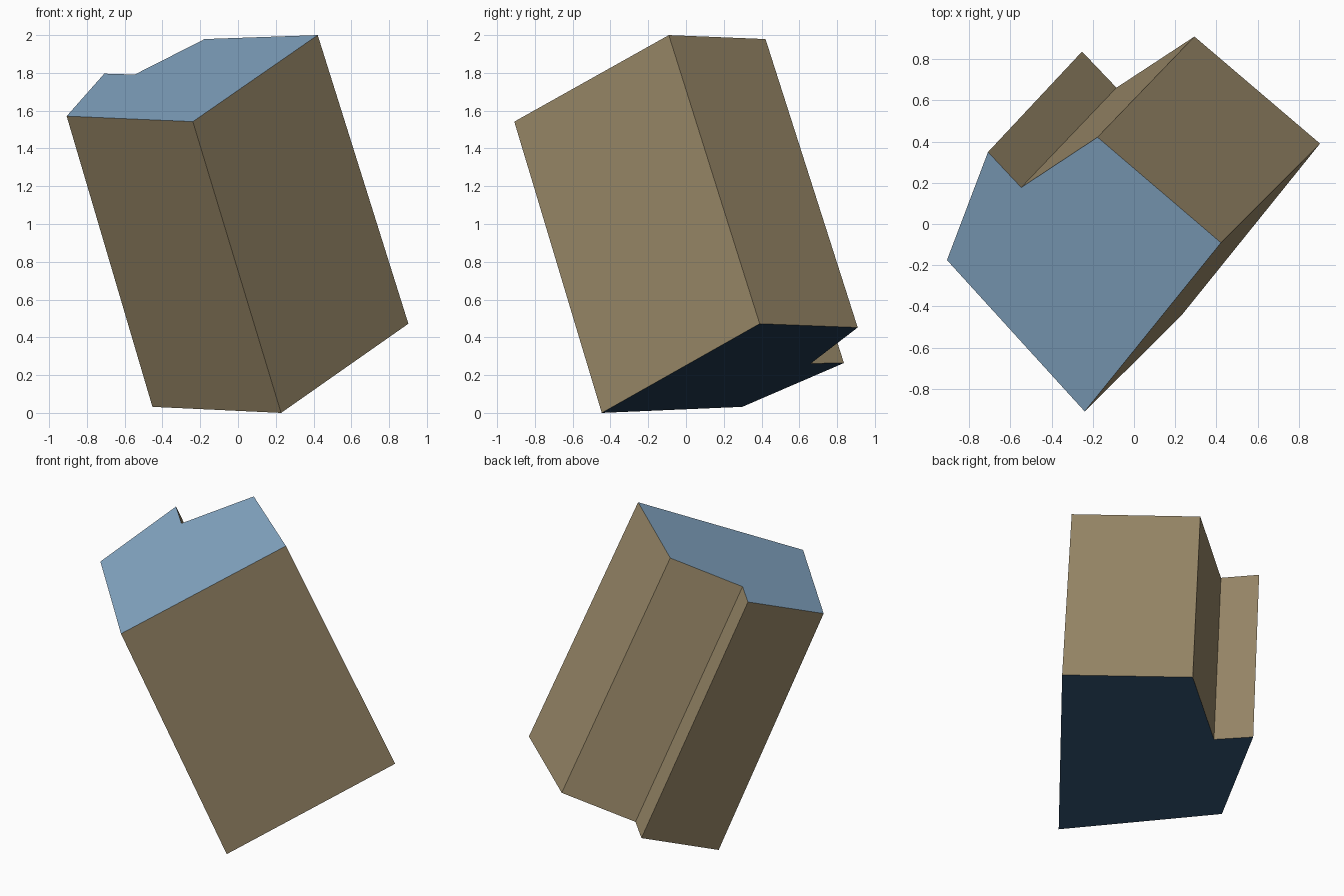
import bpy, bmesh

if "Cube" in bpy.data.objects:
    bpy.data.objects.remove(bpy.data.objects["Cube"])

def material(name, srgb):
    m = bpy.data.materials.new(name)
    lin = [((c / 255 + 0.055) / 1.055) ** 2.4 for c in srgb]
    m.diffuse_color = (*lin, 1)
    m.use_nodes = True
    m.node_tree.nodes["Principled BSDF"].inputs["Base Color"].default_value = m.diffuse_color
    return m

# Notched six-sided outline at each end of the leaning block
top = [(-0.907, -0.175, 1.571), (-0.239, -0.909, 1.542), (0.422, -0.091, 2.0),
       (-0.177, 0.421, 1.979), (-0.547, 0.177, 1.791), (-0.708, 0.349, 1.796)]
bottom = [(-0.453, 0.298, 0.032), (0.228, -0.446, 0.0), (0.902, 0.390, 0.472),
          (0.293, 0.909, 0.452), (-0.085, 0.661, 0.262), (-0.252, 0.836, 0.264)]

bm = bmesh.new()
t = [bm.verts.new(p) for p in top]
b = [bm.verts.new(p) for p in bottom]

# Tan sides
for i in range(6):
    j = (i + 1) % 6
    bm.faces.new((b[i], b[j], t[j], t[i])).material_index = 0

# Blue upper end and navy lower end
bm.faces.new(t).material_index = 1
bm.faces.new(b[::-1]).material_index = 2
bmesh.ops.recalc_face_normals(bm, faces=bm.faces)

mesh = bpy.data.meshes.new("leaning_notched_block")
bm.to_mesh(mesh)
bm.free()
for name, colour in (("tan sides", (158, 141, 108)),
                     ("light blue end", (133, 168, 197)),
                     ("dark navy end", (32, 56, 79))):
    mesh.materials.append(material(name, colour))
block = bpy.data.objects.new("leaning_notched_block", mesh)
bpy.context.collection.objects.link(block)
